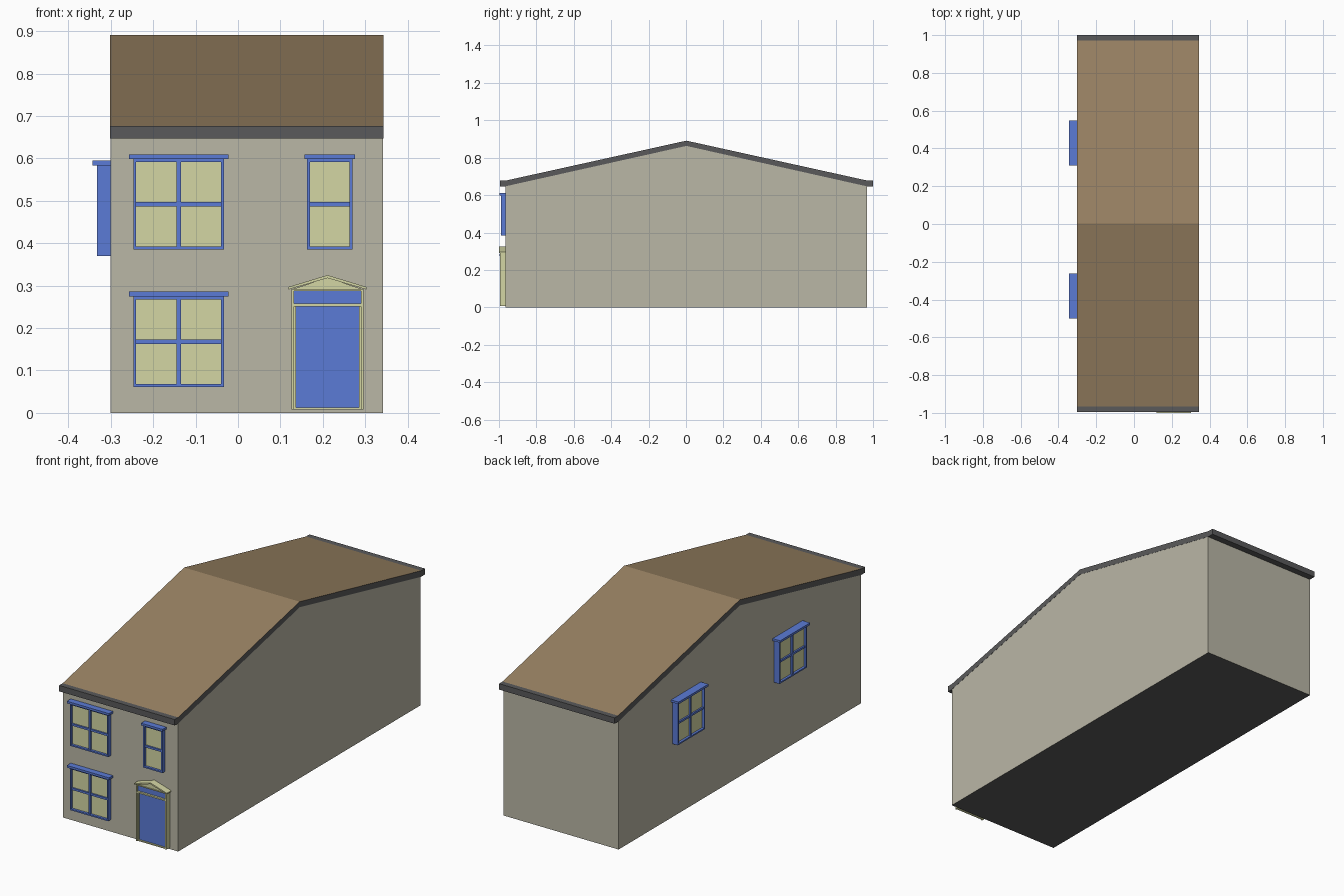
import bpy, bmesh
from mathutils import Vector

if "Cube" in bpy.data.objects:
    bpy.data.objects.remove(bpy.data.objects["Cube"])


def mat(name, r, g, b):
    lin = lambda c: ((c / 255 + 0.055) / 1.055) ** 2.4 if c > 10 else c / 255 / 12.92
    m = bpy.data.materials.new(name)
    m.diffuse_color = (lin(r), lin(g), lin(b), 1)
    m.use_nodes = True
    m.node_tree.nodes["Principled BSDF"].inputs["Base Color"].default_value = m.diffuse_color
    return m


WALL = mat("stone_wall", 186, 183, 166)
ROOF = mat("brown_roof", 152, 129, 98)
TRIM = mat("dark_grey_trim", 90, 90, 91)
BLUE = mat("blue_paint", 91, 123, 214)
CREAM = mat("pale_yellow", 212, 214, 164)


def finish(name, bm, mats, rule=None):
    bmesh.ops.recalc_face_normals(bm, faces=bm.faces)
    bm.normal_update()
    if rule:
        for f in bm.faces:
            f.material_index = rule(f)
    me = bpy.data.meshes.new(name)
    bm.to_mesh(me)
    bm.free()
    for m in mats:
        me.materials.append(m)
    ob = bpy.data.objects.new(name, me)
    bpy.context.collection.objects.link(ob)
    return ob


def prism(name, pts, vec, mats, rule=None):
    """Extrude a closed 3D outline along a vector."""
    bm = bmesh.new()
    f = bm.faces.new([bm.verts.new(p) for p in pts])
    r = bmesh.ops.extrude_face_region(bm, geom=[f])
    bmesh.ops.translate(bm, vec=Vector(vec),
                        verts=[v for v in r["geom"] if isinstance(v, bmesh.types.BMVert)])
    return finish(name, bm, mats, rule)


def boxes(name, spans, m):
    """One object from several boxes given as (x0, x1, y0, y1, z0, z1)."""
    bm = bmesh.new()
    for x0, x1, y0, y1, z0, z1 in spans:
        vs = bmesh.ops.create_cube(bm, size=1)["verts"]
        for v in vs:
            v.co = ((x0 + x1) / 2 + v.co.x * (x1 - x0),
                    (y0 + y1) / 2 + v.co.y * (y1 - y0),
                    (z0 + z1) / 2 + v.co.z * (z1 - z0))
    return finish(name, bm, [m])


X0, X1 = -0.301, 0.342
YF, YB, YR = -0.965, 0.967, 0.002
LX = (X1 - X0, 0, 0)

# House body with gabled sides and a dark underside
prism("house_walls", [(X0, YF, 0), (X0, YB, 0), (X0, YB, 0.65), (X0, YR, 0.868), (X0, YF, 0.65)],
      LX, [WALL, TRIM], lambda f: 1 if f.normal.z < -0.9 else 0)

# Roof slab: grey edges and eaves, brown slopes
roof = [(-0.994, 0.647), (-0.994, 0.677), (-0.966, 0.677), (YR, 0.891), (0.972, 0.677),
        (1.0, 0.677), (1.0, 0.647), (YB, 0.647), (YR, 0.863), (YF, 0.647)]
prism("roof", [(X0 - 0.0008, y, z) for y, z in roof], (X1 - X0 + 0.0016, 0, 0), [TRIM, ROOF],
      lambda f: 1 if 0.5 < f.normal.z < 0.99 else 0)


# Windows: frame with glazing bars, cap and recessed glass
def window(name, c, w, z0, wall, out, cap, mullion=True, side=False):
    z1, t, b = z0 + 0.214, 0.007, 0.005
    u0, u1, zm = c - w / 2, c + w / 2, z0 + 0.107

    def span(ua, ub, depth, za, zb, back=wall - 0.004):
        if side:
            return (-depth, -back, ua, ub, za, zb)
        return (ua, ub, -depth, -back, za, zb)

    bars = [span(u0, u0 + t, out, z0, z1), span(u1 - t, u1, out, z0, z1),
            span(u0 + t, u1 - t, out, z0, z0 + t), span(u0 + t, u1 - t, out, z1 - t, z1),
            span(u0 + t, u1 - t, out - 0.004, zm - b, zm + b)]
    if mullion:
        bars.append(span(c - b, c + b, out - 0.003, z0 + t, z1 - t))
    o = 0.0105 if mullion else 0.006
    bars.append(span(u0 - o, u1 + o, cap, z1, z1 + 0.011))
    boxes(name + "_frame", bars, BLUE)
    boxes(name + "_glass", [span(u0 + t / 2, u1 - t / 2, out - 0.012, z0 + t / 2, z1 - t / 2)], CREAM)


window("upper_front_window", -0.14, 0.214, 0.385, 0.965, 0.988, 0.996)
window("lower_front_window", -0.14, 0.214, 0.061, 0.965, 0.988, 0.996)
window("small_front_window", 0.216, 0.107, 0.385, 0.965, 0.988, 0.996, mullion=False)
window("side_window_front", -0.38, 0.217, 0.37, 0.301, 0.332, 0.343, side=True)
window("side_window_back", 0.43, 0.217, 0.37, 0.301, 0.332, 0.343, side=True)

# Door surround with a bar under the fanlight
DC, YD = 0.211, -0.994
boxes("door_surround", [
    (0.126, 0.132, YD, YF, 0.008, 0.292), (0.290, 0.296, YD, YF, 0.008, 0.292),
    (0.132, 0.137, YD + 0.004, YF, 0.008, 0.257), (0.285, 0.290, YD + 0.004, YF, 0.008, 0.257),
    (0.132, 0.290, YD, YF, 0.251, 0.258), (0.132, 0.290, YD, YF, 0.288, 0.292),
    (0.137, 0.285, YD + 0.004, YF, 0.008, 0.013)], CREAM)
boxes("door_leaf", [(0.136, 0.286, YD + 0.012, YF, 0.012, 0.252)], BLUE)
boxes("door_fanlight", [(0.131, 0.291, YD + 0.010, YF, 0.257, 0.289)], BLUE)

# Pediment above the door: recessed gable and raking cornice
prism("pediment_gable", [(0.126, YF, 0.291), (0.296, YF, 0.291), (DC, YF, 0.319)],
      (0, YD + 0.004 - YF, 0), [CREAM])
prism("pediment_cornice", [(0.119, YF, 0.291), (0.119, YF, 0.297), (DC, YF, 0.325),
                           (0.303, YF, 0.297), (0.303, YF, 0.291), (DC, YF, 0.318)],
      (0, -1.0 - YF, 0), [CREAM])
